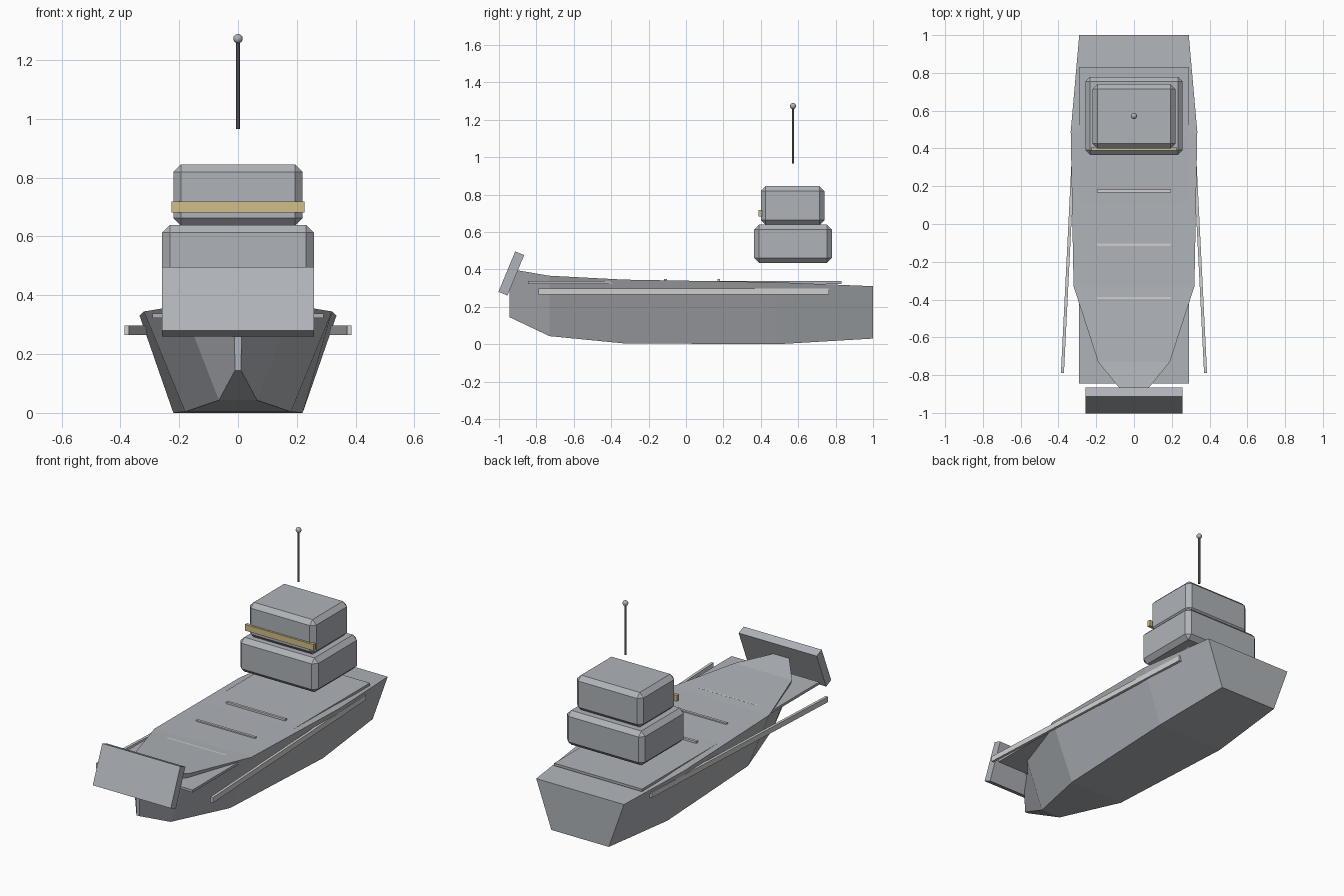
import bpy, bmesh
from math import radians, atan2
from mathutils import Matrix

cube = bpy.data.objects.get("Cube")
if cube:
    bpy.data.objects.remove(cube, do_unlink=True)


def material(name, rgb):
    mat = bpy.data.materials.new(name)
    mat.use_nodes = True
    colour = (*rgb, 1.0)
    mat.diffuse_color = colour
    mat.node_tree.nodes["Principled BSDF"].inputs["Base Color"].default_value = colour
    return mat


steel = material("steel_grey", (0.43, 0.45, 0.48))
pale = material("pale_grey", (0.62, 0.63, 0.62))
gold = material("window_gold", (0.63, 0.51, 0.25))
dark = material("dark_metal", (0.07, 0.075, 0.08))


def finish(name, bm, mat):
    bmesh.ops.recalc_face_normals(bm, faces=bm.faces)
    mesh = bpy.data.meshes.new(name)
    bm.to_mesh(mesh)
    bm.free()
    mesh.materials.append(mat)
    obj = bpy.data.objects.new(name, mesh)
    bpy.context.collection.objects.link(obj)
    return obj


def box(name, centre, size, mat, bevel=0.0):
    bm = bmesh.new()
    bmesh.ops.create_cube(bm, size=1, matrix=Matrix.Diagonal((*size, 1)))
    obj = finish(name, bm, mat)
    obj.location = centre
    if bevel:
        mod = obj.modifiers.new("Bevel", "BEVEL")
        mod.width = bevel
        mod.segments = 1
    return obj


# Hull: lofted stations of y, deck half-width, deck z, keel half-width, keel z
stations = [
    (-0.945, 0.015, 0.402, 0.01, 0.145),
    (-0.73, 0.19, 0.366, 0.065, 0.043),
    (-0.33, 0.32, 0.345, 0.18, 0.004),
    (0.49, 0.335, 0.331, 0.22, 0.0),
    (1.0, 0.29, 0.31, 0.19, 0.03),
]
bm = bmesh.new()
rings = [[bm.verts.new(p) for p in ((-w, y, z), (w, y, z), (k, y, kz), (-k, y, kz))]
         for y, w, z, k, kz in stations]
for a, b in zip(rings, rings[1:]):
    for i in range(4):
        j = (i + 1) % 4
        bm.faces.new((a[i], a[j], b[j], b[i]))
bm.faces.new(rings[0])
bm.faces.new(rings[-1])
finish("hull", bm, steel)

# Deck plate and its crossing stripes
box("deck_plate", (0, -0.007, 0.33), (0.58, 1.675, 0.015), steel)
for i in range(3):
    box(f"deck_stripe_{i + 1}", (0, 0.175 - 0.285 * i, 0.343), (0.39, 0.015, 0.011), pale)

# Slanted bow plate
bow = box("bow_plate", (0, -0.934, 0.378), (0.516, 0.052, 0.234), steel)
bow.rotation_euler.x = radians(-22.5)

# Side rails, splayed outward towards the bow
for side, label in ((1, "left"), (-1, "right")):
    rail = box(f"{label}_side_rail", (side * 0.34, -0.012, 0.281), (0.016, 1.555, 0.032), pale)
    rail.rotation_euler.z = side * atan2(0.05, 1.0)

# Bridge tiers and window band
box("lower_bridge", (0, 0.572, 0.537), (0.516, 0.415, 0.205), steel, 0.026)
box("upper_bridge", (0, 0.57, 0.741), (0.44, 0.34, 0.208), steel, 0.026)
box("window_band", (0, 0.398, 0.7), (0.452, 0.019, 0.037), gold)

# Mast and its tip
bm = bmesh.new()
bmesh.ops.create_cone(bm, cap_ends=True, segments=12, radius1=0.006, radius2=0.006, depth=0.3)
mast = finish("mast", bm, dark)
mast.location = (0, 0.572, 1.115)
bm = bmesh.new()
bmesh.ops.create_uvsphere(bm, u_segments=12, v_segments=8, radius=0.016)
for face in bm.faces:
    face.smooth = True
tip = finish("mast_tip", bm, steel)
tip.location = (0, 0.572, 1.273)
